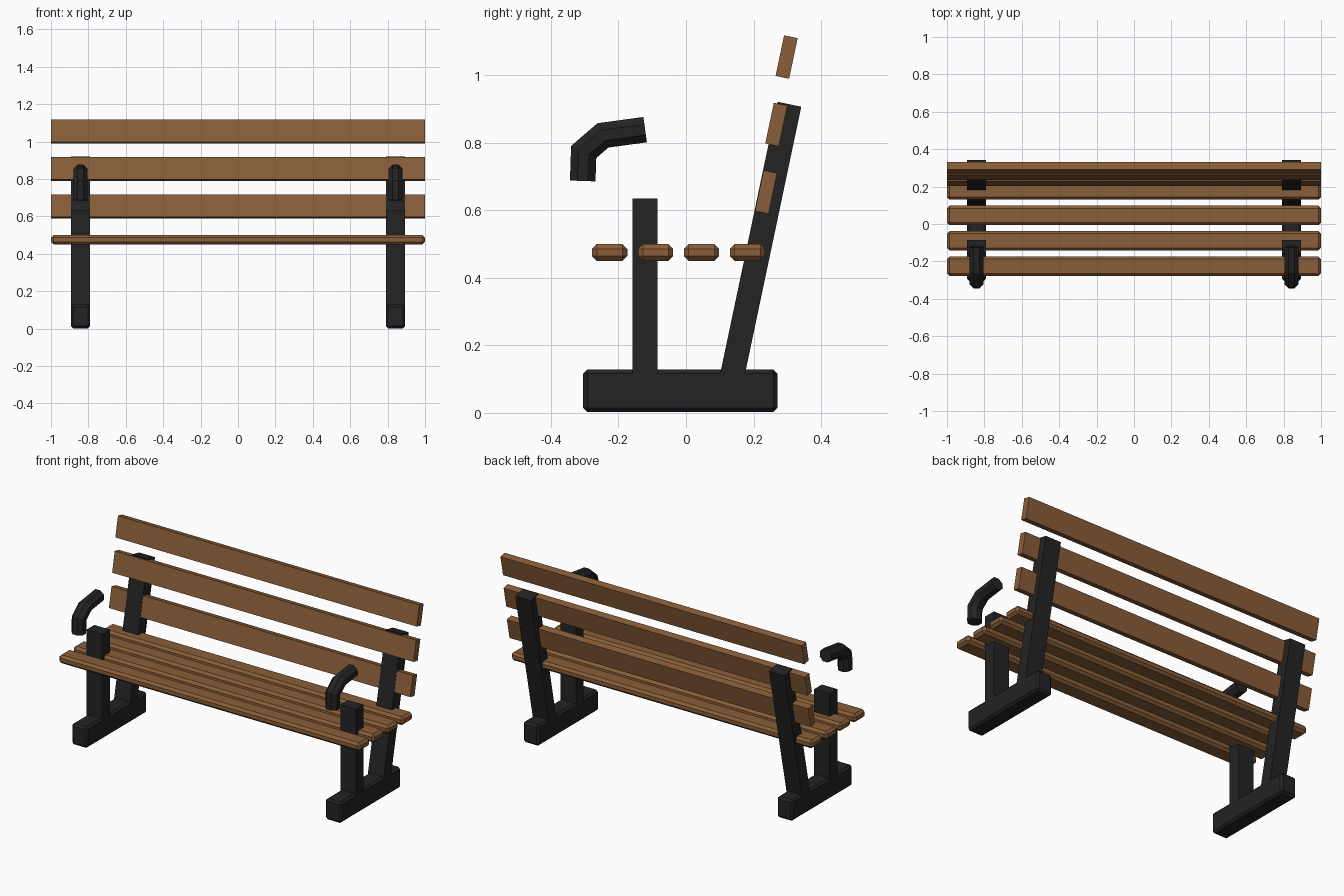
import bpy, bmesh
from math import radians, sin, cos, pi
from mathutils import Vector

cube = bpy.data.objects.get("Cube")
if cube:
    bpy.data.objects.remove(cube, do_unlink=True)


def material(name, colour):
    mat = bpy.data.materials.new(name)
    mat.use_nodes = True
    mat.diffuse_color = colour
    mat.node_tree.nodes["Principled BSDF"].inputs["Base Color"].default_value = colour
    return mat


WOOD = material("brown wood", (0.25, 0.112, 0.04, 1))
IRON = material("black iron", (0.017, 0.017, 0.017, 1))
LEAN = radians(-11.9)
SIDE_X = 0.842


def finish(name, bm, mat):
    bmesh.ops.recalc_face_normals(bm, faces=bm.faces)
    mesh = bpy.data.meshes.new(name)
    bm.to_mesh(mesh)
    bm.free()
    mesh.materials.append(mat)
    obj = bpy.data.objects.new(name, mesh)
    bpy.context.collection.objects.link(obj)
    return obj


def box(name, centre, size, mat, tilt=0, chamfer=0):
    bm = bmesh.new()
    bmesh.ops.create_cube(bm, size=1)
    bmesh.ops.scale(bm, vec=size, verts=bm.verts)
    if chamfer:
        bmesh.ops.bevel(bm, geom=bm.edges[:], offset=chamfer, segments=1, affect='EDGES')
    obj = finish(name, bm, mat)
    obj.location = centre
    obj.rotation_euler.x = tilt
    return obj


def bent_tube(name, x, path, radius, mat, sides=8):
    # Octagonal tube with mitred joints, bent in the y-z plane
    pts = [Vector(p) for p in path]
    bm = bmesh.new()
    rings = []
    for i, p in enumerate(pts):
        before = (p - pts[i - 1]).normalized() if i else None
        after = (pts[i + 1] - p).normalized() if i < len(pts) - 1 else None
        d = before or after
        along = ((before or after) + (after or before)).normalized()
        normal = Vector((-along.y, along.x)) / along.dot(d)
        ring = []
        for k in range(sides):
            a = 2 * pi * (k + 0.5) / sides
            q = p + normal * radius * sin(a)
            ring.append(bm.verts.new((x + radius * cos(a), q.x, q.y)))
        rings.append(ring)
    for a, b in zip(rings, rings[1:]):
        for k in range(sides):
            n = (k + 1) % sides
            bm.faces.new((a[k], a[n], b[n], b[k]))
    bm.faces.new(rings[0])
    bm.faces.new(rings[-1])
    return finish(name, bm, mat)


# Seat slats with chamfered edges
for i in range(4):
    box(f"seat_slat_{i + 1}", (0, -0.226 + 0.136 * i, 0.475), (2, 0.104, 0.05),
        WOOD, chamfer=0.014)

# Leaning back slats
for i in range(3):
    box(f"back_slat_{i + 1}", (0, 0.237 + 0.0305 * i, 0.654 + 0.2 * i),
        (2, 0.041, 0.123), WOOD, tilt=LEAN)

# Iron side frames and armrests
ARM_PATH = [(-0.306, 0.687), (-0.303, 0.773), (-0.246, 0.822), (-0.121, 0.839)]
for side, s in (("left", 1), ("right", -1)):
    x = s * SIDE_X
    box(f"{side}_foot", (x, -0.017, 0.065), (0.104, 0.575, 0.126), IRON, chamfer=0.012)
    box(f"{side}_front_leg", (x, -0.122, 0.335), (0.104, 0.074, 0.6), IRON)
    box(f"{side}_back_leg", (x, 0.212, 0.467), (0.104, 0.072, 0.914), IRON, tilt=LEAN)
    bent_tube(f"{side}_armrest", x, ARM_PATH, 0.041, IRON)
